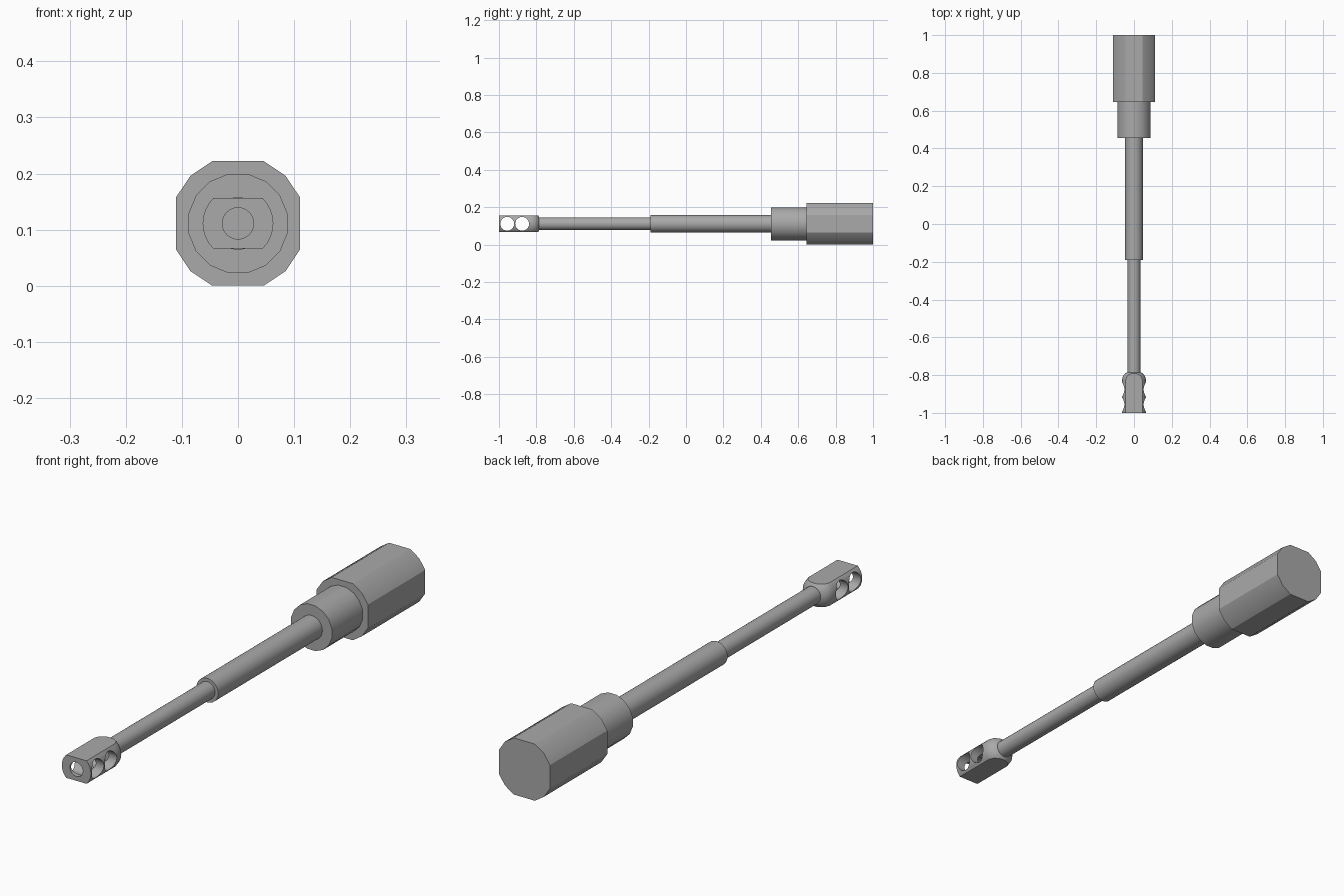
import bpy, bmesh, math

if "Cube" in bpy.data.objects:
    bpy.data.objects.remove(bpy.data.objects["Cube"])

ZC = 0.111  # height of the barrel axis

steel = bpy.data.materials.new("plain grey steel")
steel.diffuse_color = (0.4, 0.4, 0.4, 1)
steel.use_nodes = True
steel.node_tree.nodes["Principled BSDF"].inputs["Base Color"].default_value = steel.diffuse_color


def loft(name, stations, angles):
    """Rings of given (y, radius) around the barrel axis, capped at both ends."""
    bm = bmesh.new()
    rings = [[bm.verts.new((r * math.cos(a), y, ZC + r * math.sin(a))) for a in angles]
             for y, r in stations]
    n = len(angles)
    for a, b in zip(rings, rings[1:]):
        for i in range(n):
            j = (i + 1) % n
            bm.faces.new((a[i], a[j], b[j], b[i]))
    bm.faces.new(rings[0])
    bm.faces.new(rings[-1])
    bmesh.ops.recalc_face_normals(bm, faces=bm.faces)
    me = bpy.data.meshes.new(name)
    bm.to_mesh(me)
    bm.free()
    ob = bpy.data.objects.new(name, me)
    bpy.context.collection.objects.link(ob)
    me.materials.append(steel)
    return ob


def circle(n, offset=0.0):
    return [2 * math.pi * (i + offset) / n for i in range(n)]


def activate(ob):
    bpy.ops.object.select_all(action='DESELECT')
    ob.select_set(True)
    bpy.context.view_layer.objects.active = ob


def boolean(ob, cutter, operation):
    mod = ob.modifiers.new("cut", 'BOOLEAN')
    mod.operation = operation
    mod.solver = 'EXACT'
    mod.object = cutter
    activate(ob)
    bpy.ops.object.modifier_apply(modifier=mod.name)
    bpy.data.objects.remove(cutter, do_unlink=True)


# breech block: 16-gon with the four axis corners cut flat
breech = loft("breech_block", [(0.645, 0.12), (1.0, 0.12)],
              [math.radians(22.5 * k) for k in range(16) if k % 4])
# sleeve and the two barrel sections
sleeve = loft("breech_sleeve", [(0.455, 0.09), (0.645, 0.09)], circle(16, 0.5))
rear = loft("rear_barrel", [(-0.19, 0.047), (0.455, 0.047)], circle(24))
front = loft("front_barrel", [(-0.79, 0.034), (-0.19, 0.034)], circle(24))

# muzzle brake: round body with tapered back, flattened top and bottom
brake = loft("muzzle_brake", [(-1.0, 0.063), (-0.825, 0.063), (-0.805, 0.058),
                              (-0.792, 0.047), (-0.785, 0.036)], circle(32))
bpy.ops.mesh.primitive_cube_add(size=1, location=(0, -0.9, ZC))
slab = bpy.context.object
slab.scale = (0.4, 0.4, 0.09)
bpy.context.view_layer.update()
boolean(brake, slab, 'INTERSECT')

# bore and two side ports through the brake
boolean(brake, loft("bore_cutter", [(-1.05, 0.028), (-0.83, 0.028)], circle(24)), 'DIFFERENCE')
for y in (-0.956, -0.876):
    bpy.ops.mesh.primitive_cylinder_add(vertices=24, radius=0.037, depth=0.3,
                                        location=(0, y, ZC), rotation=(0, math.pi / 2, 0))
    bpy.context.view_layer.update()
    boolean(brake, bpy.context.object, 'DIFFERENCE')
brake.data.materials.clear()
brake.data.materials.append(steel)

for ob in (breech, sleeve, rear, front, brake):
    activate(ob)
    bpy.ops.object.shade_smooth_by_angle(angle=math.radians(30))
